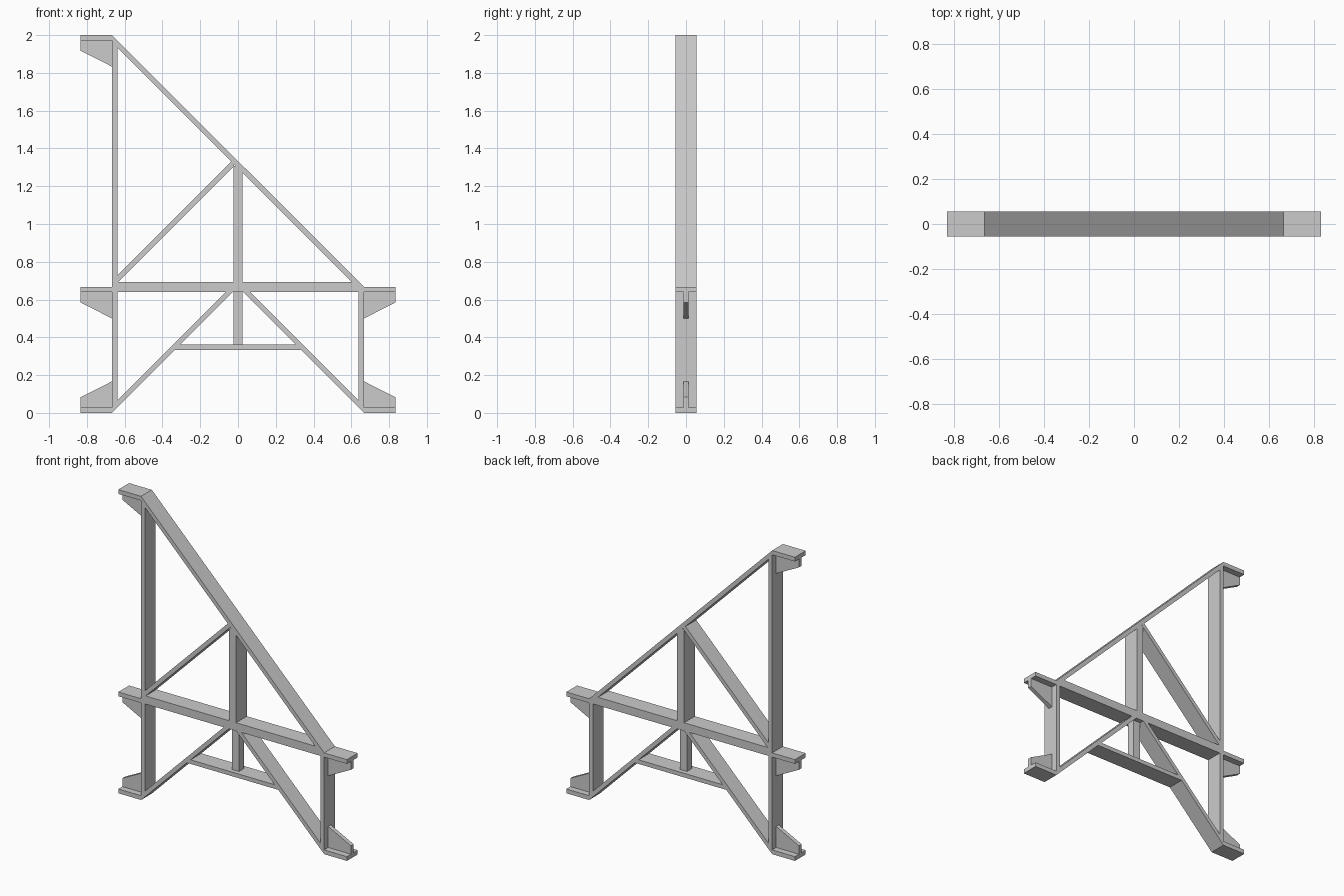
import bpy, bmesh

if "Cube" in bpy.data.objects:
    bpy.data.objects.remove(bpy.data.objects["Cube"])

D = 0.056      # half depth of the frame
T = 0.038      # diagonal bar thickness measured along z


def prism(name, pts, half):
    """Extrude an (x, z) outline symmetrically along y."""
    bm = bmesh.new()
    face = bm.faces.new([bm.verts.new((x, -half, z)) for x, z in pts])
    ext = bmesh.ops.extrude_face_region(bm, geom=[face])
    verts = [v for v in ext["geom"] if isinstance(v, bmesh.types.BMVert)]
    bmesh.ops.translate(bm, verts=verts, vec=(0, 2 * half, 0))
    bmesh.ops.recalc_face_normals(bm, faces=bm.faces)
    me = bpy.data.meshes.new(name)
    bm.to_mesh(me)
    bm.free()
    ob = bpy.data.objects.new(name, me)
    bpy.context.collection.objects.link(ob)
    return ob


def bar(name, x0, x1, z0, z1, half=D):
    return prism(name, [(x0, z0), (x1, z0), (x1, z1), (x0, z1)], half)


def bracket(name, side, z, up):
    """Flat plate with a thin tapered rib; up is +1 or -1."""
    a, b = side * 0.667, side * 0.833
    bar(name + "_plate", a, b, z, z + up * 0.028)
    prism(name + "_rib", [(a, z + up * 0.028), (b, z + up * 0.028),
                          (b, z + up * 0.083), (a, z + up * 0.167)], 0.014)


# Upright posts
prism("left_post", [(-0.667, 0), (-0.639, 0.028), (-0.639, 1.972), (-0.667, 2)], D)
prism("right_post", [(0.667, 0), (0.639, 0.028), (0.639, 0.694), (0.667, 0.667)], D)
bar("upper_centre_post", -0.025, 0.025, 0.694, 1.308)
bar("lower_centre_post", -0.025, 0.025, 0.361, 0.64, 0.025)

# Horizontal beams
bar("main_beam", -0.639, 0.639, 0.64, 0.694)
prism("lower_tie", [(-0.333, 0.334), (0.333, 0.334), (0.315, 0.361), (-0.315, 0.361)], D)

# Diagonals
prism("top_rail", [(-0.667, 2), (-0.667, 2 - T), (0.667, 0.667 - T), (0.667, 0.667)], D)
prism("upper_brace", [(-0.639, 0.694), (-0.634, 0.694), (-0.02, 1.308),
                      (-0.02, 1.328), (-0.03, 1.336), (-0.639, 0.727)], D)
for s, side in ((-1, "left"), (1, "right")):
    prism(side + "_lower_brace", [(s * 0.667, 0), (s * 0.667, T),
                                  (s * 0.065, 0.64), (s * 0.027, 0.64)], D)

# Mounting brackets
for s, side in ((-1, "left"), (1, "right")):
    bracket(side + "_foot_bracket", s, 0, 1)
    bracket(side + "_middle_bracket", s, 0.667, -1)
bracket("left_top_bracket", -1, 2, -1)
